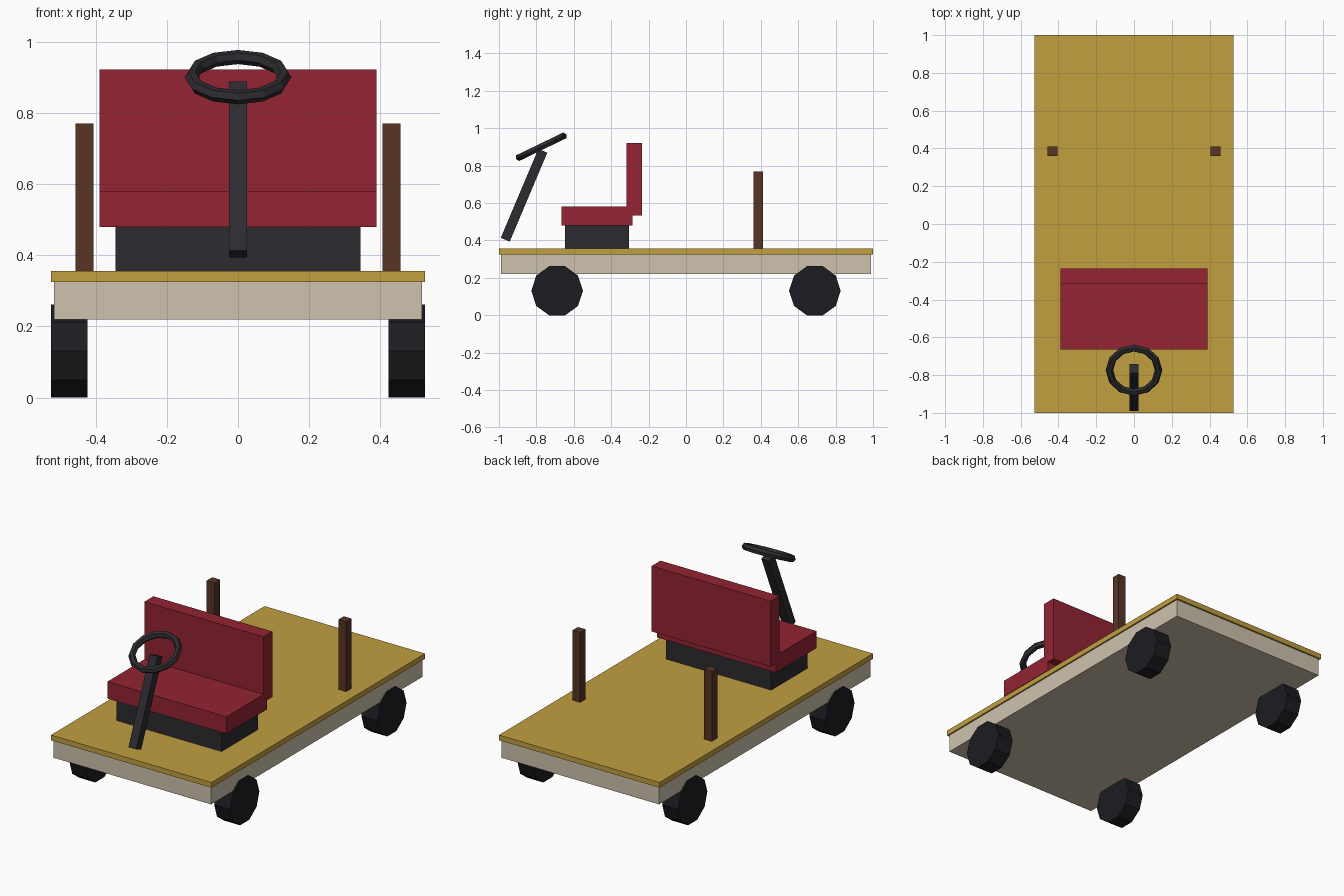
import bpy, bmesh
from math import pi, cos, sin
from mathutils import Matrix

if "Cube" in bpy.data.objects:
    bpy.data.objects.remove(bpy.data.objects["Cube"])


def material(name, r, g, b):
    m = bpy.data.materials.new(name)
    m.diffuse_color = [(c / 255) ** 2.2 for c in (r, g, b)] + [1]
    m.use_nodes = True
    m.node_tree.nodes["Principled BSDF"].inputs["Base Color"].default_value = m.diffuse_color
    return m


WOOD = material("yellow_deck", 192, 158, 66)
CREAM = material("cream", 205, 193, 172)
RED = material("red_vinyl", 146, 40, 54)
DARK = material("dark_metal", 48, 48, 52)
RUBBER = material("rubber", 34, 34, 38)
BROWN = material("brown_post", 88, 56, 42)


def add(name, bm, mat):
    bmesh.ops.recalc_face_normals(bm, faces=bm.faces)
    me = bpy.data.meshes.new(name)
    bm.to_mesh(me)
    bm.free()
    me.materials.append(mat)
    ob = bpy.data.objects.new(name, me)
    bpy.context.collection.objects.link(ob)
    return ob


def box(name, x, y, z, mat):
    """Box from (min, max) ranges."""
    bm = bmesh.new()
    bmesh.ops.create_cube(bm, size=1)
    for v in bm.verts:
        v.co = [(a + b) / 2 + c * (b - a) for (a, b), c in zip((x, y, z), v.co)]
    return add(name, bm, mat)


# Platform
box("chassis", (-0.517, 0.517), (-0.99, 0.99), (0.22, 0.325), CREAM)
box("deck", (-0.526, 0.526), (-1, 1), (0.325, 0.356), WOOD)

# Bench seat
box("seat_base", (-0.345, 0.345), (-0.647, -0.305), (0.356, 0.48), DARK)
box("seat_cushion", (-0.39, 0.39), (-0.665, -0.285), (0.48, 0.581), RED)
box("seat_back", (-0.39, 0.39), (-0.318, -0.235), (0.534, 0.922), RED)

# Ten-sided wheels and rear posts, one per side
for side, s in (("left", -1), ("right", 1)):
    for end, y in (("front", -0.689), ("rear", 0.689)):
        bm = bmesh.new()
        ring = [bm.verts.new((s * 0.423, y + 0.138 * cos(i * pi / 5),
                              0.131 + 0.138 * sin(i * pi / 5))) for i in range(10)]
        face = bm.faces.new(ring)
        out = bmesh.ops.extrude_face_region(bm, geom=[face], use_keep_orig=True)["geom"]
        bmesh.ops.translate(bm, vec=(s * 0.103, 0, 0),
                            verts=[g for g in out if isinstance(g, bmesh.types.BMVert)])
        add(f"{end}_wheel_{side}", bm, RUBBER)
    xs = sorted((s * 0.406, s * 0.457))
    box(f"post_{side}", xs, (0.36, 0.411), (0.356, 0.77), BROWN)

# Leaning steering column
column = box("steering_column", (-0.025, 0.025), (-0.026, 0.026), (-0.258, 0.258), DARK)
column.data.transform(Matrix.Translation((0, -0.866, 0.6415)) @ Matrix.Rotation(-0.4, 4, "X"))

# Steering wheel: 12-sided ring with hexagonal section
bpy.ops.mesh.primitive_torus_add(major_segments=12, minor_segments=6,
                                 major_radius=0.13, minor_radius=0.02,
                                 location=(0, -0.774, 0.901), rotation=(0.45, 0, 0))
rim = bpy.context.object
rim.name = "steering_wheel"
rim.data.materials.append(DARK)
for p in rim.data.polygons:
    p.use_smooth = False
